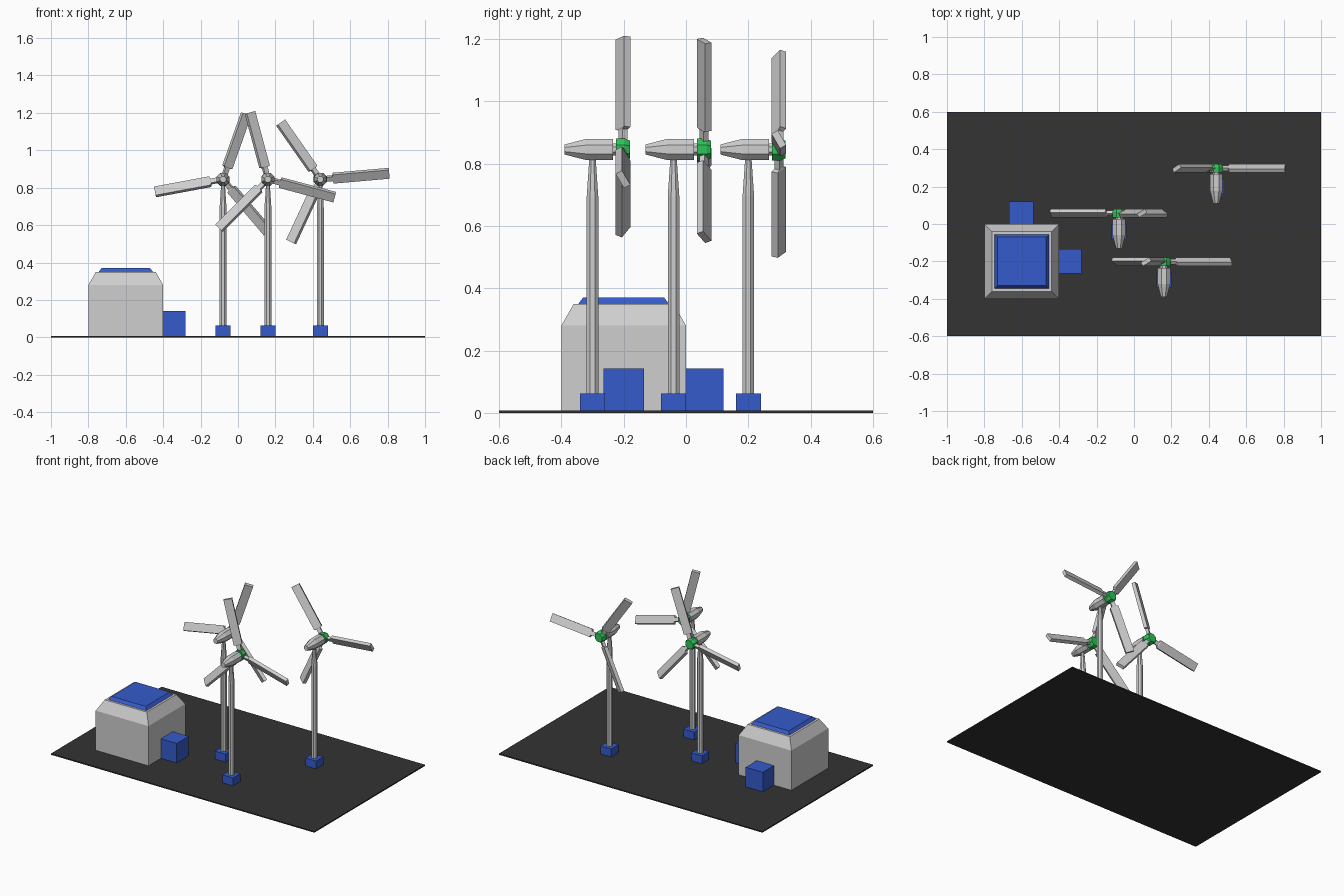
import bpy, bmesh, math
from mathutils import Matrix, Vector

if "Cube" in bpy.data.objects:
    bpy.data.objects.remove(bpy.data.objects["Cube"])


def material(name, rgb):
    m = bpy.data.materials.new(name)
    m.diffuse_color = (*rgb, 1)
    m.use_nodes = True
    m.node_tree.nodes["Principled BSDF"].inputs["Base Color"].default_value = m.diffuse_color
    return m


GREY = material("light grey", (0.62, 0.62, 0.62))
BLUE = material("blue", (0.036, 0.105, 0.60))
GREEN = material("green", (0.03, 0.55, 0.10))
DARK = material("dark ground", (0.033, 0.033, 0.033))


def loft(name, rings, mat, matrix=Matrix()):
    """Skin a list of equal-length rings of points and cap both ends."""
    bm = bmesh.new()
    vs = [[bm.verts.new(matrix @ Vector(p)) for p in r] for r in rings]
    n = len(vs[0])
    for a, b in zip(vs, vs[1:]):
        for i in range(n):
            j = (i + 1) % n
            bm.faces.new((a[i], a[j], b[j], b[i]))
    bm.faces.new(vs[0][::-1])
    bm.faces.new(vs[-1])
    bmesh.ops.recalc_face_normals(bm, faces=bm.faces)
    me = bpy.data.meshes.new(name)
    bm.to_mesh(me)
    bm.free()
    me.materials.append(mat)
    ob = bpy.data.objects.new(name, me)
    bpy.context.collection.objects.link(ob)
    return ob


def rect(hx, hy, z):
    return [(-hx, -hy, z), (hx, -hy, z), (hx, hy, z), (-hx, hy, z)]


def octagon(apothem, z):
    r = apothem / math.cos(math.pi / 8)
    return [(r * math.cos((i + .5) * math.pi / 4), r * math.sin((i + .5) * math.pi / 4), z)
            for i in range(8)]


def block(name, x, y, z0, z1, hx, hy, mat):
    return loft(name, [rect(hx, hy, z0), rect(hx, hy, z1)], mat, Matrix.Translation((x, y, 0)))


# ground slab
TOP = 0.008
block("ground_slab", 0, 0, 0, TOP, 1, 0.6, DARK)

# building with sloped shoulders, roof panel and two annexes
at = Matrix.Translation((-0.6, -0.2, 0))
loft("building", [rect(.2, .2, TOP), rect(.2, .2, .28), rect(.16, .16, .35)], GREY, at)
loft("roof_panel", [rect(.145, .145, .35), rect(.13, .13, .37)], BLUE, at)
block("side_annex", -0.34, -0.2, TOP, .142, .06, .065, BLUE)
block("back_annex", -0.602, 0.06, TOP, .142, .065, .06, BLUE)

# wind turbines: x, y, angle of the first blade seen from the front
HUB_Z, HUB_Y, PITCH = 0.845, 0.098, math.radians(30)
for k, (x, y, first) in enumerate([(-.08, -.04, 70.5), (.16, -.30, 105), (.44, .20, 5)], 1):
    place = Matrix.Translation((x, y, 0))
    block(f"turbine_{k}_base", x, y, TOP, .062, .04, .04, BLUE)
    loft(f"turbine_{k}_tower", [octagon(.0185, .062), octagon(.0185, .695), octagon(.01, .82)],
         GREY, place)

    # housing, shaft and hub lie along +y
    axis = place @ Matrix.Translation((0, 0, HUB_Z)) @ Matrix.Rotation(-math.pi / 2, 4, 'X')
    loft(f"turbine_{k}_housing", [octagon(.016, -.09), octagon(.034, -.02), octagon(.034, .066)],
         GREY, axis)
    loft(f"turbine_{k}_shaft", [octagon(.02, .06), octagon(.02, .08)], GREY, axis)
    loft(f"turbine_{k}_hub", [octagon(.035, .076), octagon(.035, .105), octagon(.028, .12)],
         GREEN, axis)

    # three pitched blades with narrow roots
    for b in range(3):
        turn = math.radians(90 - first - 120 * b)
        m = (place @ Matrix.Translation((0, HUB_Y, HUB_Z)) @ Matrix.Rotation(turn, 4, 'Y')
             @ Matrix.Rotation(PITCH, 4, 'Z'))
        loft(f"turbine_{k}_blade_{b + 1}",
             [rect(.013, .009, .02), rect(.013, .009, .065),
              rect(.027, .0115, .07), rect(.027, .0115, .37)], GREY, m)
